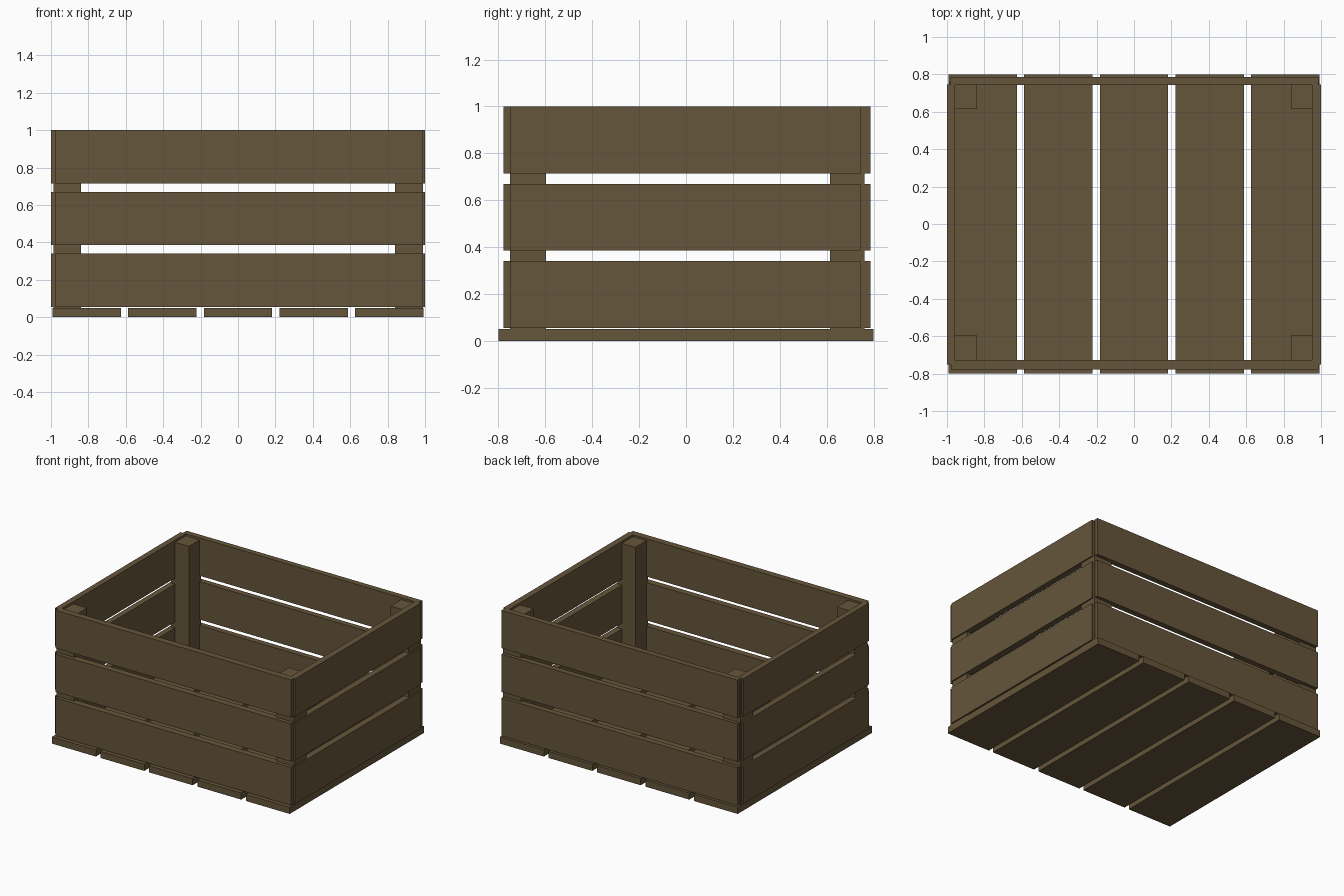
import bpy

if "Cube" in bpy.data.objects:
    bpy.data.objects.remove(bpy.data.objects["Cube"])

wood = bpy.data.materials.new("brown_wood")
wood.diffuse_color = (0.13, 0.092, 0.043, 1)
wood.use_nodes = True
wood.node_tree.nodes["Principled BSDF"].inputs["Base Color"].default_value = wood.diffuse_color


def box(name, x, y, z):
    """Axis-aligned box from (min, max) ranges."""
    bpy.ops.mesh.primitive_cube_add(
        size=1, location=[(a + b) / 2 for a, b in (x, y, z)])
    ob = bpy.context.object
    ob.name = name
    ob.scale = [b - a for a, b in (x, y, z)]
    bpy.ops.object.transform_apply(location=False, rotation=False, scale=True)
    ob.data.materials.append(wood)
    return ob


# Floor boards running front to back
for i in range(5):
    c = (i - 2) * 0.404
    box(f"floor_board_{i + 1}", (c - 0.183, c + 0.183), (-0.8, 0.8), (0, 0.05))

# Three rows of wall slats on all four sides
for i in range(3):
    z = (0.055 + i * 0.33, 0.34 + i * 0.33)
    box(f"front_slat_{i + 1}", (-0.978, 0.986), (-0.778, -0.728), z)
    box(f"back_slat_{i + 1}", (-0.98, 0.986), (0.743, 0.787), z)
    box(f"left_slat_{i + 1}", (-1.0, -0.956), (-0.75, 0.745), z)
    box(f"right_slat_{i + 1}", (0.952, 1.0), (-0.75, 0.745), z)

# Square corner posts inside the walls
for side, x in (("left", (-0.987, -0.84)), ("right", (0.84, 0.99))):
    for end, y in (("front", (-0.75, -0.597)), ("back", (0.615, 0.762))):
        box(f"{end}_{side}_post", x, y, (0.05, 0.985))
